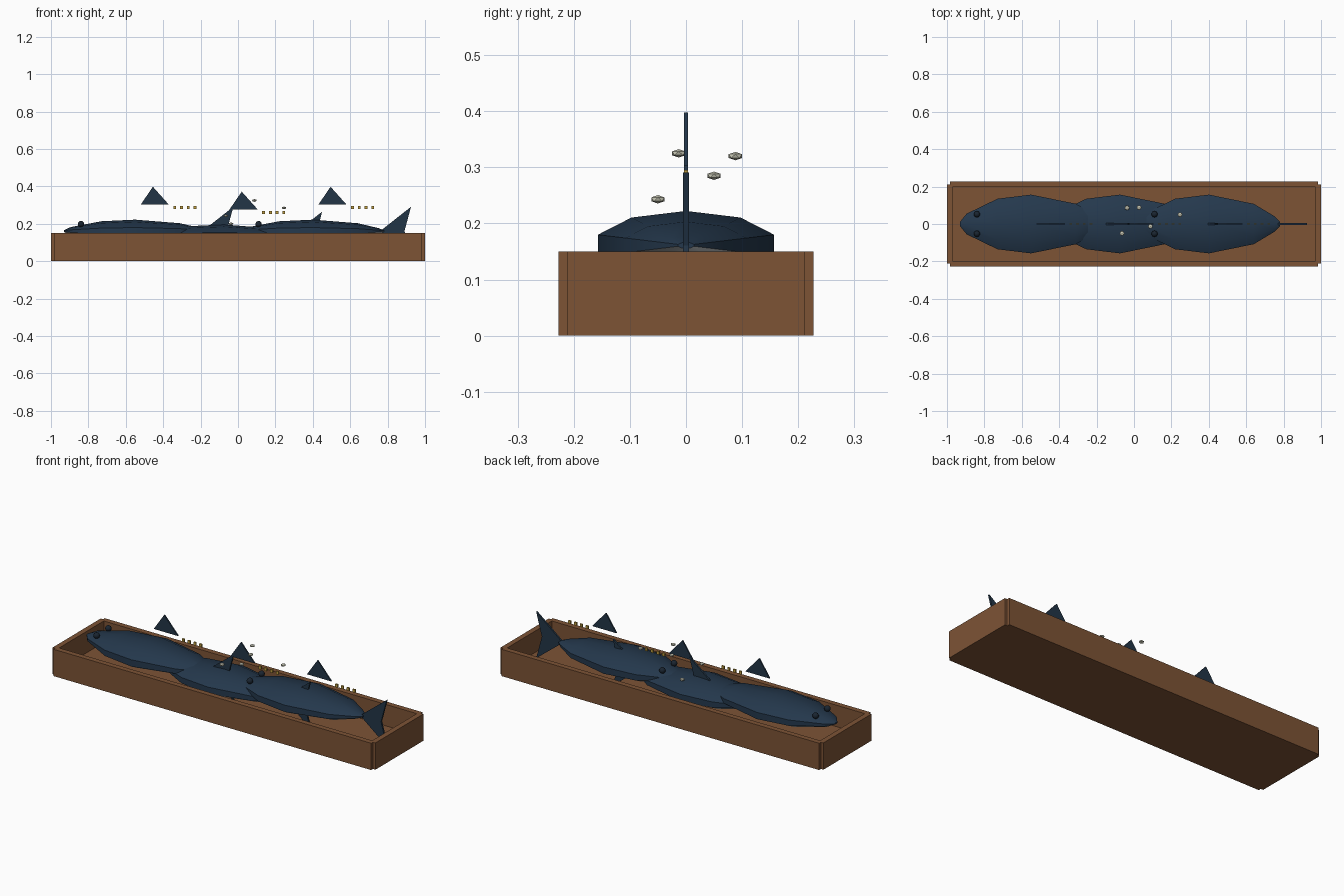
import bpy, bmesh, math

if "Cube" in bpy.data.objects:
    bpy.data.objects.remove(bpy.data.objects["Cube"])


def material(name, rgb):
    m = bpy.data.materials.new(name)
    m.diffuse_color = (*rgb, 1)
    m.use_nodes = True
    m.node_tree.nodes["Principled BSDF"].inputs["Base Color"].default_value = m.diffuse_color
    return m


WOOD = material("brown wood", (0.205, 0.087, 0.036))
NAVY = material("navy skin", (0.018, 0.040, 0.074))
SILVER = material("silver belly", (0.52, 0.55, 0.56))
FIN = material("dark fin", (0.016, 0.035, 0.062))
GOLD = material("gold finlet", (0.52, 0.34, 0.05))
EYE = material("dark eye", (0.010, 0.018, 0.030))
ICE = material("pale ice", (0.56, 0.56, 0.45))


def finish(bm, name, *mats):
    bmesh.ops.recalc_face_normals(bm, faces=bm.faces)
    me = bpy.data.meshes.new(name)
    bm.to_mesh(me)
    bm.free()
    for m in mats:
        me.materials.append(m)
    ob = bpy.data.objects.new(name, me)
    bpy.context.collection.objects.link(ob)
    return ob


def box(name, centre, size, mat):
    bm = bmesh.new()
    bmesh.ops.create_cube(bm, size=1)
    bmesh.ops.scale(bm, vec=size, verts=bm.verts)
    bmesh.ops.translate(bm, vec=centre, verts=bm.verts)
    return finish(bm, name, mat)


def plate(name, outline, thick, mat):
    """Flat fin in the XZ plane, centred on y = 0."""
    bm = bmesh.new()
    f = bm.faces.new([bm.verts.new((x, -thick / 2, z)) for x, z in outline])
    new = bmesh.ops.extrude_face_region(bm, geom=[f])["geom"]
    bmesh.ops.translate(bm, vec=(0, thick, 0),
                        verts=[v for v in new if isinstance(v, bmesh.types.BMVert)])
    return finish(bm, name, mat)


def ball(name, centre, scale, mat, subdiv):
    bm = bmesh.new()
    bmesh.ops.create_icosphere(bm, subdivisions=subdiv, radius=1)
    bmesh.ops.scale(bm, vec=scale, verts=bm.verts)
    bmesh.ops.translate(bm, vec=centre, verts=bm.verts)
    return finish(bm, name, mat)


def smooth(ob, angle):
    bpy.ops.object.select_all(action='DESELECT')
    bpy.context.view_layer.objects.active = ob
    ob.select_set(True)
    bpy.ops.object.shade_smooth_by_angle(angle=math.radians(angle))


# (distance from nose, half width) of the body sections
SECTIONS = [(0, 0.012), (0.035, 0.055), (0.2, 0.135), (0.38, 0.157),
            (0.62, 0.108), (0.73, 0.042), (0.76, 0.014)]
SIDES = 10


def fish(tag, nose, zc):
    # body: ten-sided flattened loft, silver on the underside
    bm = bmesh.new()
    rings = []
    for x, w in SECTIONS:
        ring = []
        for i in range(SIDES):
            a = math.pi / 2 + 2 * math.pi * i / SIDES
            ring.append(bm.verts.new((nose + x, w / 0.951 * math.cos(a),
                                      zc + 0.39 * w * math.sin(a))))
        rings.append(ring)
    for r, s in zip(rings, rings[1:]):
        for i in range(SIDES):
            j = (i + 1) % SIDES
            f = bm.faces.new((r[i], r[j], s[j], s[i]))
            f.material_index = 1 if 3 <= i <= 6 else 0
    bm.faces.new(rings[0])
    bm.faces.new(rings[-1])
    smooth(finish(bm, tag + "_body", NAVY, SILVER), 30)

    # forked tail
    plate(tag + "_tail_fin",
          [(nose + 0.74, zc), (nose + 0.905, zc + 0.13),
           (nose + 0.87, zc), (nose + 0.905, zc - 0.13)], 0.010, FIN)
    # raised back fin and row of finlets
    plate(tag + "_back_fin",
          [(nose + 0.41, zc + 0.142), (nose + 0.56, zc + 0.142),
           (nose + 0.475, zc + 0.237)], 0.008, FIN)
    for i in range(4):
        box(f"{tag}_finlet_{i + 1}", (nose + 0.592 + 0.036 * i, 0, zc + 0.126),
            (0.015, 0.008, 0.017), GOLD)
    # eyes
    for side, s in (("left", 1), ("right", -1)):
        smooth(ball(f"{tag}_{side}_eye", (nose + 0.09, 0.052 * s, zc + 0.038),
                    (0.017,) * 3, EYE, 2), 50)


# crate
box("crate_floor", (0, 0, 0.015), (1.96, 0.42, 0.03), WOOD)
for s, a, b in ((-1, "front", "left"), (1, "back", "right")):
    box(f"crate_{a}_wall", (0, 0.2125 * s, 0.075), (1.97, 0.03, 0.15), WOOD)
    box(f"crate_{b}_end", (0.985 * s, 0, 0.075), (0.03, 0.424, 0.15), WOOD)

# three fish in a row, the middle one lower
fish("first_fish", -0.93, 0.161)
fish("middle_fish", -0.455, 0.135)
fish("last_fish", 0.02, 0.161)

# ice pieces
for i, p in enumerate([(-0.064, -0.05, 0.243), (-0.037, 0.086, 0.20),
                       (0.027, 0.088, 0.32), (0.088, -0.013, 0.325),
                       (0.246, 0.05, 0.285)]):
    ball(f"ice_piece_{i + 1}", p, (0.014, 0.014, 0.0075), ICE, 1)
